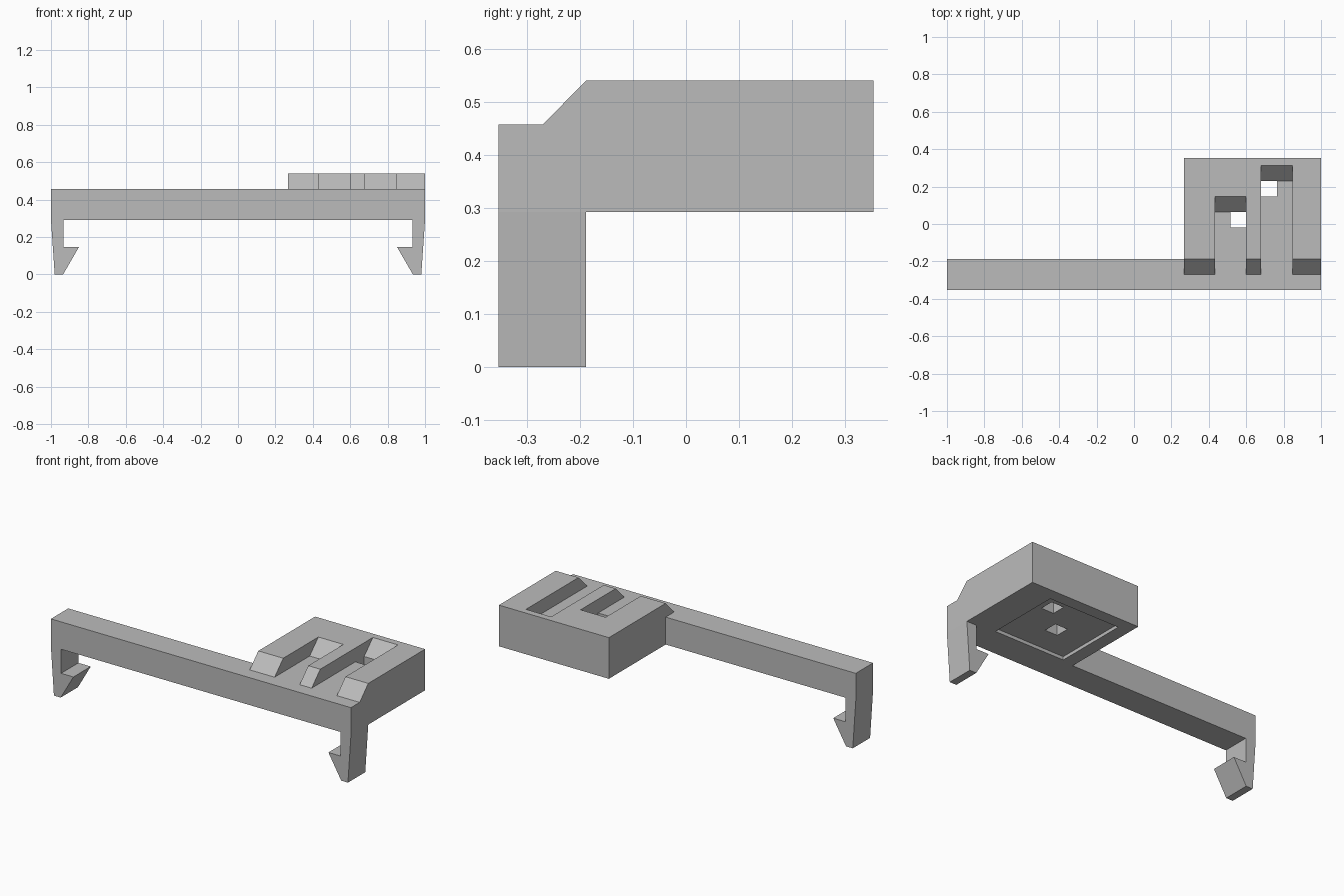
import bpy, bmesh
from mathutils import Vector

cube = bpy.data.objects.get("Cube")
if cube:
    bpy.data.objects.remove(cube, do_unlink=True)

grey = bpy.data.materials.new("plain grey")
grey.use_nodes = True
colour = (0.5, 0.5, 0.5, 1)
grey.diffuse_color = colour
grey.node_tree.nodes["Principled BSDF"].inputs["Base Color"].default_value = colour


def prism(name, profile, axis, start, end):
    """Extrude a profile along x (profile in yz) or y (profile in xz)."""
    bm = bmesh.new()
    if axis == "x":
        points = [(start, a, b) for a, b in profile]
        step = Vector((end - start, 0, 0))
    else:
        points = [(a, start, b) for a, b in profile]
        step = Vector((0, end - start, 0))
    face = bm.faces.new([bm.verts.new(p) for p in points])
    result = bmesh.ops.extrude_face_region(bm, geom=[face])
    moved = [v for v in result["geom"] if isinstance(v, bmesh.types.BMVert)]
    bmesh.ops.translate(bm, verts=moved, vec=step)
    bmesh.ops.recalc_face_normals(bm, faces=bm.faces)
    mesh = bpy.data.meshes.new(name)
    bm.to_mesh(mesh)
    bm.free()
    mesh.materials.append(grey)
    obj = bpy.data.objects.new(name, mesh)
    bpy.context.collection.objects.link(obj)
    return obj


def box(name, x, y, z):
    low, high = z
    profile = [(y[0], low), (y[1], low), (y[1], high), (y[0], high)]
    return prism(name, profile, "x", *x)


def combine(target, other, operation):
    """Apply a boolean and discard the helper."""
    mod = target.modifiers.new(operation.lower(), "BOOLEAN")
    mod.operation, mod.solver, mod.object = operation, "EXACT", other
    bpy.context.view_layer.objects.active = target
    bpy.ops.object.modifier_apply(modifier=mod.name)
    bpy.data.objects.remove(other, do_unlink=True)


BOTTOM, DECK, TOP = 0.292, 0.457, 0.54
FRONT, BACK, BAR_BACK, TOE = -0.353, 0.353, -0.188, -0.27

# Bar with a hooked leg at each end
hook = [(1, DECK), (1, BOTTOM), (0.98, 0), (0.935, 0),
        (0.85, 0.147), (0.932, 0.147), (0.932, BOTTOM)]
outline = hook + [(-x, z) for x, z in reversed(hook)]
body = prism("clip_body", outline, "y", FRONT, BAR_BACK)

# Block with a chamfered front
block = prism("block", [(TOE, BOTTOM), (TOE, DECK), (BAR_BACK, TOP),
                        (BACK, TOP), (BACK, BOTTOM)], "x", 0.267, 1)
combine(body, block, "UNION")

# Shallow recess under the block
combine(body, box("recess_cutter", (0.345, 0.815), (-0.173, 0.28),
                  (0.2, BOTTOM + 0.02)), "DIFFERENCE")

# Two channels with sloped ends, each with a square hole
over = 0.06
for left, right, end, hole_left in ((0.433, 0.6, 0.147, 0.515),
                                    (0.68, 0.848, 0.313, 0.68)):
    foot = end - (TOP - DECK)
    channel = prism("channel_cutter", [(-0.4, DECK), (foot, DECK),
                                       (end + over, TOP + over),
                                       (-0.4, TOP + over)], "x", left, right)
    combine(body, channel, "DIFFERENCE")
    hole = box("hole_cutter", (hole_left, hole_left + 0.084),
               (foot - 0.084, foot), (0.2, 0.6))
    combine(body, hole, "DIFFERENCE")
